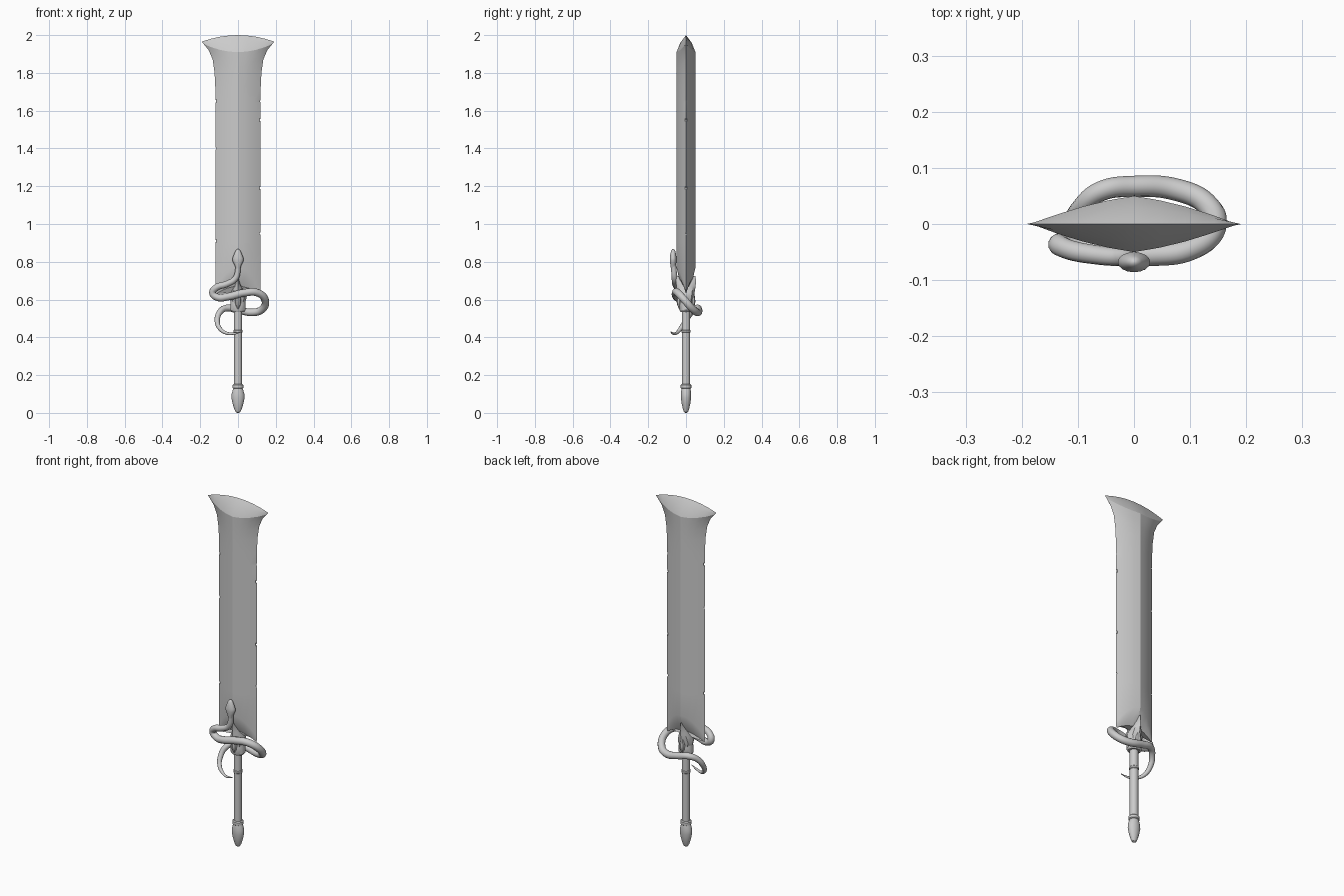
import bpy, bmesh, math

def skin(name, rings, angle=30):
    """Bridge a list of equal-length vertex rings into a capped solid."""
    bm = bmesh.new()
    loops = [[bm.verts.new(p) for p in r] for r in rings]
    n = len(rings[0])
    for a, b in zip(loops, loops[1:]):
        for i in range(n):
            j = (i + 1) % n
            bm.faces.new((a[i], a[j], b[j], b[i]))
    bm.faces.new(loops[0][::-1])
    bm.faces.new(loops[-1])
    bmesh.ops.remove_doubles(bm, verts=bm.verts, dist=0.0003)
    bmesh.ops.recalc_face_normals(bm, faces=bm.faces)
    me = bpy.data.meshes.new(name)
    bm.to_mesh(me)
    bm.free()
    ob = bpy.data.objects.new(name, me)
    bpy.context.collection.objects.link(ob)
    finish(ob, angle)
    return ob

def finish(ob, angle):
    bpy.ops.object.select_all(action='DESELECT')
    ob.select_set(True)
    bpy.context.view_layer.objects.active = ob
    bpy.ops.object.shade_smooth_by_angle(angle=math.radians(angle))

def loft(name, profile, n=20, centre=(0, 0), angle=30):
    """Stack of ellipses: (z, half width x, half depth y)."""
    cx, cy = centre
    return skin(name, [[(cx + rx * math.cos(2 * math.pi * i / n),
                         cy + ry * math.sin(2 * math.pi * i / n), z)
                        for i in range(n)] for z, rx, ry in profile], angle)

# Blade: lens section, flared bevelled tip, nicked edges
# rows: centre z, edge z, half width, thickness factor, left nick, right nick
rows = [(.67, .63, .116, .3, 0, 0), (.715, .64, .12, .75, 0, 0), (.77, .66, .12, 1, 0, 0)]
nicks = [(.91, .012, 0), (.95, 0, .008), (1.19, 0, .012), (1.4, .006, 0),
         (1.55, 0, .01), (1.65, .01, .004)]
for z, l, r in nicks:
    rows += [(z - .008, z - .008, .12, 1, 0, 0), (z, z, .12, 1, l, r),
             (z + .008, z + .008, .12, 1, 0, 0)]
rows += [(1.72, 1.72, .12, 1, 0, 0), (1.78, 1.80, .124, 1, 0, 0),
         (1.83, 1.87, .134, 1, 0, 0), (1.87, 1.92, .155, 1, 0, 0),
         (1.91, 1.953, .182, 1, 0, 0), (1.96, 1.962, .190, .6, 0, 0),
         (2.0, 1.965, .192, 0, 0, 0)]
us = [-1, -.94, -.75, -.5, -.25, 0, .25, .5, .75, .94, 1]
rings = []
for zc, ze, w, t, nl, nr in rows:
    def point(u, side):
        a = abs(u)
        x = u * w
        if a == 1:
            x -= math.copysign(nl if u < 0 else nr, u)
        y = side * t * .05 * (1 - a) * (1 + .5 * a)
        return (x, y, zc + (ze - zc) * a * a)
    rings.append([point(u, -1) for u in us] + [point(u, 1) for u in us[-2:0:-1]])
skin("blade", rings, 20)

# Guard: collar and pointed leaf clasping the blade root
loft("guard_collar", [(.535, .034, .03), (.545, .041, .035), (.575, .041, .035),
                      (.60, .036, .034), (.63, .03, .03)])
loft("guard_leaf", [(.575, .034, .034), (.61, .046, .040), (.64, .036, .046),
                    (.67, .020, .051), (.70, .008, .053), (.725, .001, .05)], 8)
for side, label in ((-1, "front"), (1, "back")):
    loft("guard_bud_" + label, [(.548, .002, .002), (.57, .013, .012), (.59, .017, .016),
                                (.62, .012, .012), (.66, .002, .003)],
         8, (0, side * .034))

# Grip and pommel
loft("grip", [(.13, .022, .022), (.55, .022, .022)], 16)
loft("grip_ring", [(.425, .022, .022), (.428, .025, .025), (.437, .025, .025), (.44, .022, .022)], 16)
loft("pommel_ring", [(.128, .024, .023), (.132, .030, .028), (.147, .030, .028), (.152, .024, .023)])
loft("pommel", [(0, .004, .004), (.004, .012, .010), (.018, .019, .016), (.05, .029, .023),
                (.08, .035, .027), (.10, .034, .027), (.12, .028, .025), (.135, .022, .022)], 20)

# Snake body coiled round the guard: x, y, z, radius
path = [(0, -.068, .82, .014), (0, -.065, .765, .014), (-.015, -.06, .71, .016),
        (-.06, -.056, .682, .017), (-.115, -.046, .663, .018), (-.134, -.036, .635, .019),
        (-.11, -.040, .612, .019), (-.05, -.052, .616, .020), (.03, -.055, .635, .020),
        (.10, -.045, .637, .020), (.143, -.01, .60, .020), (.13, .035, .55, .020),
        (.08, .06, .532, .020), (0, .067, .545, .019), (-.06, .058, .555, .018),
        (-.095, .03, .535, .016), (-.110, 0, .49, .014), (-.095, -.03, .445, .011),
        (-.06, -.05, .422, .008), (-.02, -.07, .42, .006), (.02, -.08, .43, .002)]
cu = bpy.data.curves.new("snake_body", 'CURVE')
cu.dimensions = '3D'
cu.bevel_depth = 1
cu.bevel_resolution = 4
cu.resolution_u = 8
cu.use_fill_caps = True
sp = cu.splines.new('BEZIER')
sp.bezier_points.add(len(path) - 1)
for p, (x, y, z, r) in zip(sp.bezier_points, path):
    p.co = (x, y, z)
    p.radius = r
    p.handle_left_type = p.handle_right_type = 'AUTO'
body = bpy.data.objects.new("snake_body", cu)
bpy.context.collection.objects.link(body)
bpy.ops.object.select_all(action='DESELECT')
body.select_set(True)
bpy.context.view_layer.objects.active = body
bpy.ops.object.convert(target='MESH')
finish(bpy.context.view_layer.objects.active, 50)

# Snake head
loft("snake_head", [(.765, .012, .012), (.785, .019, .015), (.805, .029, .018),
                    (.82, .029, .018), (.84, .021, .015), (.857, .014, .011),
                    (.866, .007, .006), (.868, .001, .001)], 16, (0, -.068), 50)
